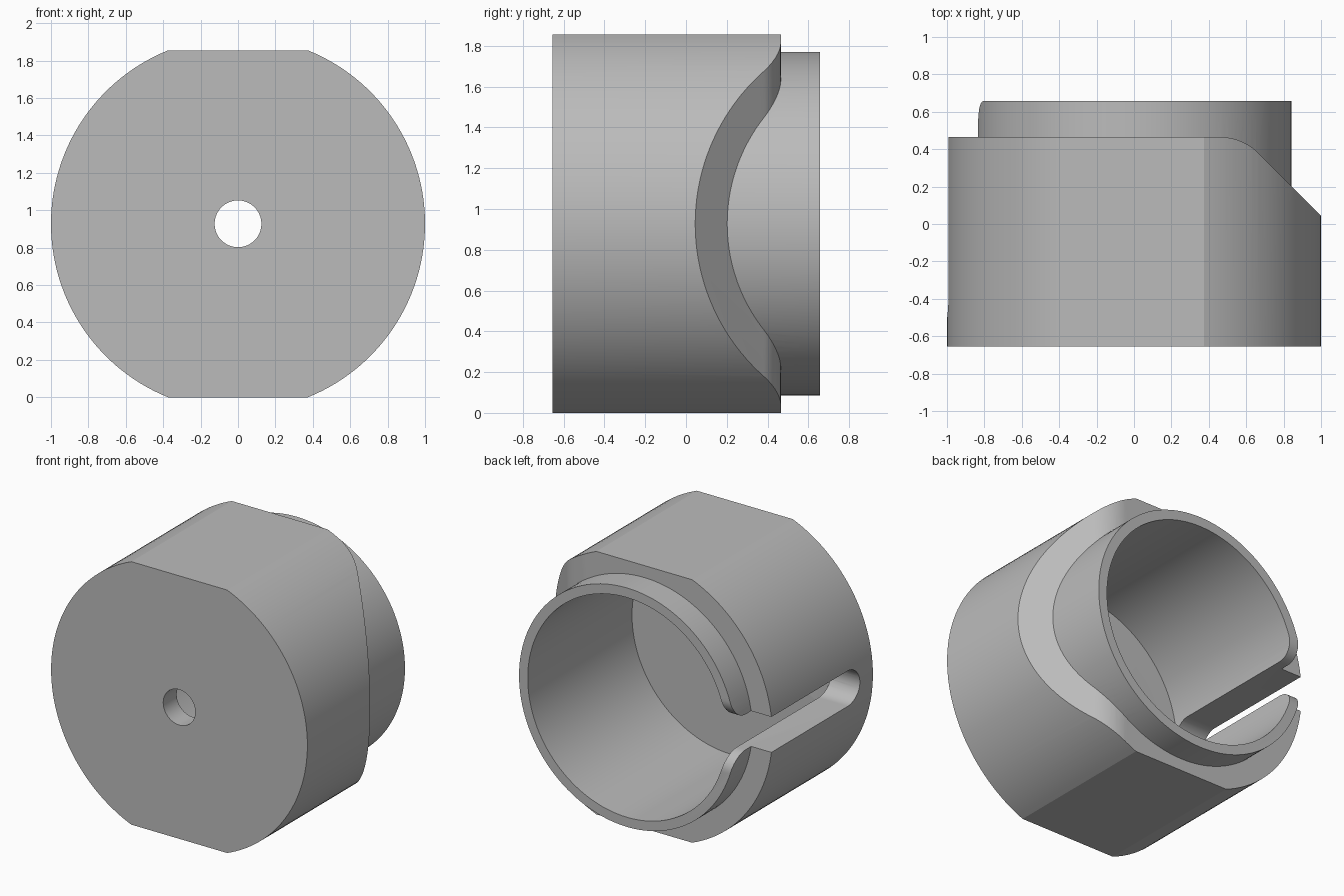
import bpy, bmesh, math
from math import pi, sin, cos

cube = bpy.data.objects.get("Cube")
if cube:
    bpy.data.objects.remove(cube)

# Main sizes
MID = 0.9275           # height of the axis, half the distance across the flats
FRONT, COLLAR, BACK = -0.655, 0.465, 0.657
FLOOR = -0.505
OUTER, RING, BORE, HOLE = 1.0, 0.843, 0.775, 0.125

grey = bpy.data.materials.new("plain grey")
grey.use_nodes = True
grey.diffuse_color = (0.5, 0.5, 0.5, 1)
grey.node_tree.nodes["Principled BSDF"].inputs["Base Color"].default_value = (0.5, 0.5, 0.5, 1)


def arc(cx, cy, r, start, end, steps):
    return [(cx + r * cos(start + (end - start) * i / steps),
             cy + r * sin(start + (end - start) * i / steps)) for i in range(steps + 1)]


def circle(r):
    return arc(0, MID, r, 0, 2 * pi, 128)[:-1]


def prism(name, outline, place, low, high):
    """Extrude a 2D outline; place(u, v, w) puts a point into the model frame."""
    bm = bmesh.new()
    base = bm.faces.new([bm.verts.new(place(u, v, low)) for u, v in outline])
    moved = bmesh.ops.extrude_face_region(bm, geom=[base])["geom"]
    shift = [b - a for a, b in zip(place(0, 0, low), place(0, 0, high))]
    bmesh.ops.translate(bm, vec=shift, verts=[g for g in moved if isinstance(g, bmesh.types.BMVert)])
    bmesh.ops.recalc_face_normals(bm, faces=bm.faces)
    mesh = bpy.data.meshes.new(name)
    bm.to_mesh(mesh)
    bm.free()
    mesh.materials.append(grey)
    obj = bpy.data.objects.new(name, mesh)
    bpy.context.collection.objects.link(obj)
    return obj


def along_y(u, v, w):
    return (u, w, v)


def along_z(u, v, w):
    return (u, v, w)


def along_x(u, v, w):
    return (w, u, v)


def combine(target, tool, operation):
    mod = target.modifiers.new("join", "BOOLEAN")
    mod.operation, mod.solver, mod.object = operation, "EXACT", tool
    bpy.context.view_layer.objects.active = target
    bpy.ops.object.modifier_apply(modifier=mod.name)
    bpy.data.objects.remove(tool)


# Round body with flats on top and bottom
half = math.asin(MID / OUTER)
outline = arc(0, MID, OUTER, -half, half, 56) + arc(0, MID, OUTER, pi - half, pi + half, 56)
housing = prism("housing", outline, along_y, FRONT, COLLAR)

# Sloped shoulder on the left side, blended into the back of the collar
blend = 0.29
start_x = 0.58 - blend * math.tan(pi / 8)
slope = arc(start_x, COLLAR - blend, blend, pi / 4, pi / 2, 12)
shoulder = [(-1.2, -1), (1.2, -1), (1.2, -0.155)] + slope + [(-1.2, COLLAR)]
shoulder[-2:] = [(start_x, COLLAR + 0.0005), (-1.2, COLLAR + 0.0005)]
combine(housing, prism("shoulder_cut", shoulder, along_z, -0.5, 2.5), "INTERSECT")

# Thin ring, bore and front hole
combine(housing, prism("ring", circle(RING), along_y, -0.58, BACK), "UNION")
combine(housing, prism("bore", circle(BORE), along_y, FLOOR, 1), "DIFFERENCE")
combine(housing, prism("hole", circle(HOLE), along_y, -1, 0), "DIFFERENCE")

# Side slot with a round end and a flared mouth
flare = 0.13
lip = HOLE + flare
slot = arc(-0.385, MID, HOLE, pi / 2, 3 * pi / 2, 24)
slot += arc(BACK - flare, MID - lip, flare, pi / 2, 0, 12)
slot += [(1, MID - lip), (1, MID + lip)]
slot += arc(BACK - flare, MID + lip, flare, 0, -pi / 2, 12)
combine(housing, prism("slot", slot, along_x, -1.3, -0.4), "DIFFERENCE")

# Smooth curved walls, crisp edges
bpy.ops.object.select_all(action="DESELECT")
housing.select_set(True)
bpy.context.view_layer.objects.active = housing
bpy.ops.object.shade_smooth_by_angle(angle=math.radians(20))
